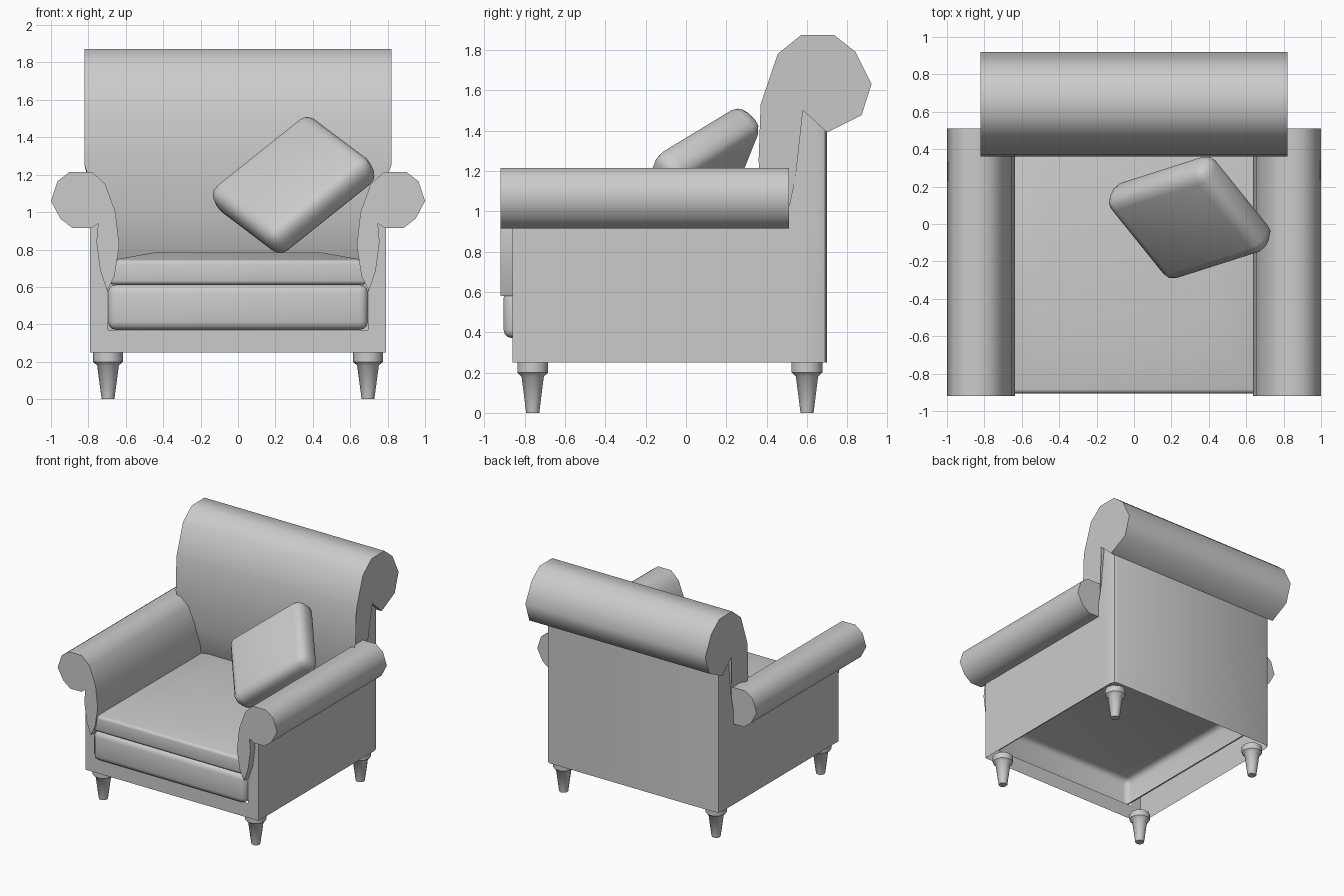
import bpy, bmesh, math
from mathutils import Matrix, Vector

if "Cube" in bpy.data.objects:
    bpy.data.objects.remove(bpy.data.objects["Cube"])


def finish(name, bm, angle=50):
    bmesh.ops.recalc_face_normals(bm, faces=bm.faces)
    me = bpy.data.meshes.new(name)
    bm.to_mesh(me)
    bm.free()
    ob = bpy.data.objects.new(name, me)
    bpy.context.collection.objects.link(ob)
    bpy.ops.object.select_all(action='DESELECT')
    ob.select_set(True)
    bpy.context.view_layer.objects.active = ob
    bpy.ops.object.shade_smooth_by_angle(angle=math.radians(angle))
    return ob


def extrude_profile(name, start, end):
    """Solid between two matching closed loops of 3D points."""
    bm = bmesh.new()
    a = [bm.verts.new(p) for p in start]
    b = [bm.verts.new(p) for p in end]
    n = len(a)
    for i in range(n):
        j = (i + 1) % n
        bm.faces.new((a[i], a[j], b[j], b[i]))
    bm.faces.new(a)
    bm.faces.new(b[::-1])
    return finish(name, bm)


def cushion(name, lo, hi, bevel, crown=0.0, open_bottom=False):
    bm = bmesh.new()
    bmesh.ops.create_cube(bm, size=1)
    lo, hi = Vector(lo), Vector(hi)
    mid, size = (lo + hi) / 2, hi - lo
    bmesh.ops.scale(bm, vec=size, verts=bm.verts)
    bmesh.ops.translate(bm, vec=mid, verts=bm.verts)
    bmesh.ops.bevel(bm, geom=bm.edges[:], offset=bevel, segments=3,
                    profile=0.5, affect='EDGES')
    bmesh.ops.recalc_face_normals(bm, faces=bm.faces)
    if crown:
        # Raise the middle of the top panel
        top = [f for f in bm.faces if f.normal.z > 0.99]
        bmesh.ops.inset_region(bm, faces=top, thickness=0.32)
        for v in {v for f in top for v in f.verts}:
            v.co.z += crown
    if open_bottom:
        bottom = [f for f in bm.faces if f.normal.z < -0.99]
        bmesh.ops.delete(bm, geom=bottom, context='FACES')
    return finish(name, bm)


# Rolled arms, profile in x-z
arm = [(0.70, 0.58), (0.66, 0.66), (0.635, 0.82), (0.655, 1.0), (0.71, 1.15),
       (0.78, 1.215), (0.90, 1.215), (0.965, 1.165), (1.0, 1.06), (0.95, 0.965),
       (0.885, 0.915), (0.785, 0.915), (0.748, 0.94), (0.757, 0.84), (0.737, 0.69)]
for side, s in (("right", 1), ("left", -1)):
    extrude_profile(side + "_arm",
                    [(s * x, -0.92, z) for x, z in arm],
                    [(s * x, 0.51, z) for x, z in arm])

# Rolled back, profile in y-z, narrowing between the arms
back = [(0.47, 0.70), (0.43, 0.78), (0.38, 0.98), (0.36, 1.25), (0.37, 1.53),
        (0.455, 1.78), (0.57, 1.873), (0.735, 1.873), (0.84, 1.79), (0.92, 1.63),
        (0.87, 1.475), (0.70, 1.39), (0.58, 1.50), (0.545, 1.18), (0.51, 0.90)]


def back_x(z):
    return 0.82 if z > 1.24 else 0.80 if z > 1.1 else 0.72


extrude_profile("back_rest",
                [(-back_x(z), y, z) for y, z in back],
                [(back_x(z), y, z) for y, z in back])

# Body shell: half outline (x, y, top height), a thin sheet open underneath
wall = [(0, 0.70, 1.42), (0.75, 0.70, 1.42), (0.778, 0.688, 1.43), (0.79, 0.65, 1.45),
        (0.79, 0.58, 1.50), (0.79, 0.54, 1.16), (0.79, 0.51, 1.02),
        (0.79, -0.86, 1.0), (0.695, -0.86, 1.0)]
rail = [(0.695, -0.86, 0.37), (0, -0.86, 0.37)]
for name, path in (("body_shell", wall), ("front_rail", rail)):
    bm = bmesh.new()
    cols = [(bm.verts.new((x, y, 0.25)), bm.verts.new((x, y, t))) for x, y, t in path]
    for (a, b), (c, d) in zip(cols, cols[1:]):
        bm.faces.new((a, c, d, b))
    bmesh.ops.mirror(bm, geom=bm.verts[:] + bm.edges[:] + bm.faces[:],
                     axis='X', merge_dist=0.001)
    bmesh.ops.remove_doubles(bm, verts=bm.verts, dist=0.001)
    finish(name, bm, 40)

# Seat: hollow base seen from below, crowned cushion on top
cushion("seat_base", (-0.695, -0.905, 0.37), (0.695, 0.60, 0.613), 0.045,
        open_bottom=True)
cushion("seat_cushion", (-0.69, -0.905, 0.613), (0.69, 0.56, 0.745), 0.022, 0.04)

# Tilted throw pillow
pillow = cushion("throw_pillow", (-0.357, -0.312, -0.095), (0.357, 0.312, 0.095), 0.07)
u = Vector((0.757, 0.242, 0.606)).normalized()
v = Vector((0.554, -0.709, -0.437))
v = (v - u * v.dot(u)).normalized()
rot = Matrix((u, v, u.cross(v))).transposed().to_4x4()
pillow.matrix_world = Matrix.Translation((0.2975, 0.035, 1.145)) @ rot

# Turned legs: stacked rings of (radius, height)
rings = [(0.034, 0.0), (0.058, 0.18), (0.08, 0.2), (0.08, 0.25)]
N = 10
for name, y in (("front_leg", -0.76), ("rear_leg", 0.60)):
    for side, x in (("right", 0.695), ("left", -0.695)):
        bm = bmesh.new()
        loops = [[bm.verts.new((x + r * math.cos(2 * math.pi * i / N),
                                y + r * math.sin(2 * math.pi * i / N), z))
                  for i in range(N)] for r, z in rings]
        for a, b in zip(loops, loops[1:]):
            for i in range(N):
                j = (i + 1) % N
                bm.faces.new((a[i], a[j], b[j], b[i]))
        bm.faces.new(loops[0][::-1])
        bm.faces.new(loops[-1])
        finish(side + "_" + name, bm, 40)
